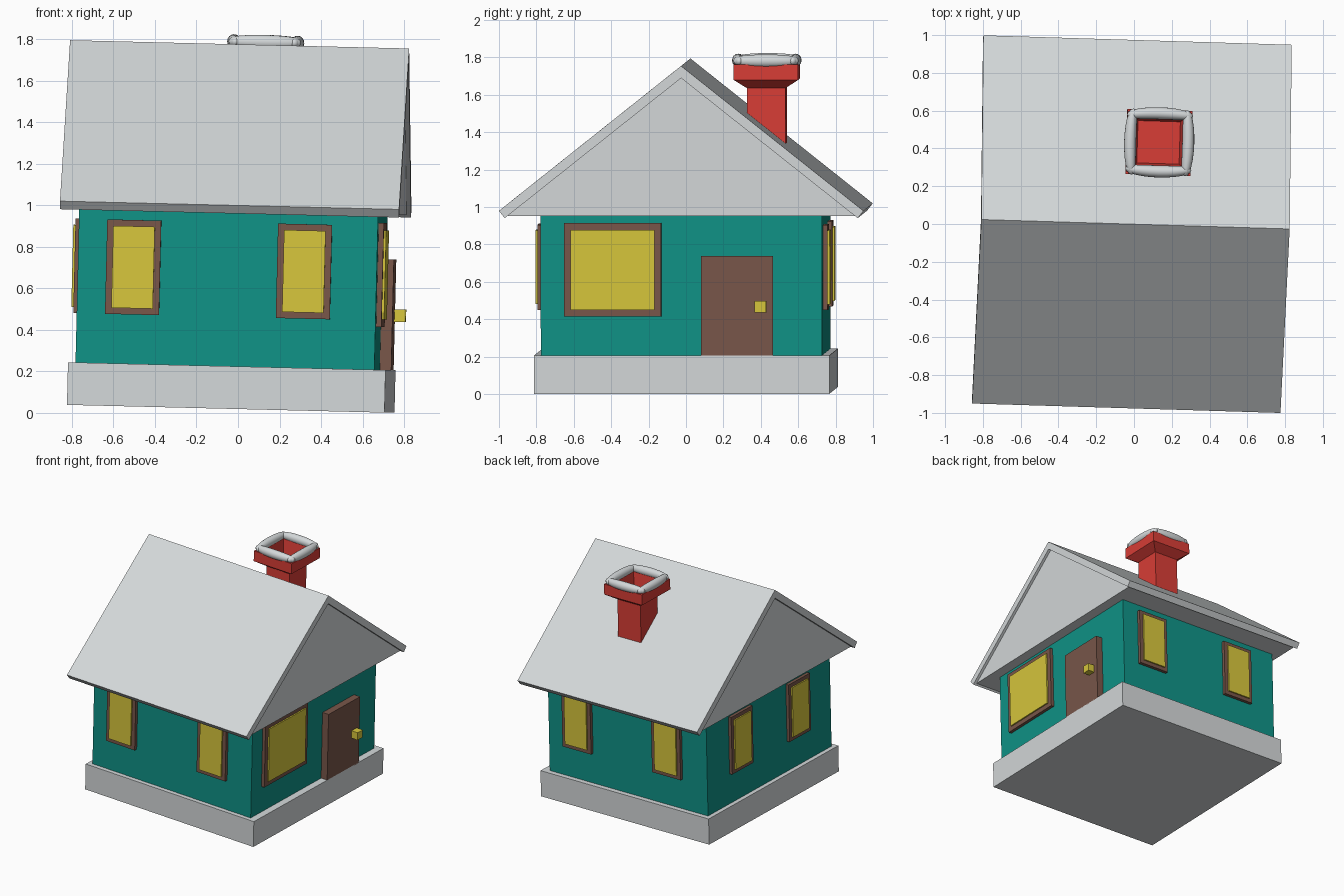
import bpy, bmesh, math
from mathutils import Matrix, Vector

if "Cube" in bpy.data.objects:
    bpy.data.objects.remove(bpy.data.objects["Cube"])

# The whole house leans and turns slightly
PLACE = (Matrix.Translation((-0.035, 0, 0.02))
         @ Matrix.Rotation(math.radians(-1.75), 4, 'Z')
         @ Matrix.Rotation(math.radians(1.4), 4, 'Y'))


def material(name, rgb):
    m = bpy.data.materials.new(name)
    m.diffuse_color = (*rgb, 1)
    m.use_nodes = True
    m.node_tree.nodes["Principled BSDF"].inputs["Base Color"].default_value = m.diffuse_color
    return m


WHITE = material("pale grey", (0.66, 0.69, 0.70))
TEAL = material("teal", (0.005, 0.29, 0.24))
BROWN = material("brown", (0.19, 0.094, 0.068))
YELLOW = material("yellow", (0.68, 0.57, 0.045))
RED = material("red", (0.70, 0.047, 0.037))


def finish(name, bm, mat, smooth=False):
    bmesh.ops.recalc_face_normals(bm, faces=bm.faces)
    me = bpy.data.meshes.new(name)
    bm.to_mesh(me)
    bm.free()
    me.materials.append(mat)
    ob = bpy.data.objects.new(name, me)
    bpy.context.collection.objects.link(ob)
    ob.matrix_world = PLACE
    for p in me.polygons:
        p.use_smooth = smooth
    return ob


def box(name, lo, hi, mat):
    bm = bmesh.new()
    lo, hi = Vector(lo), Vector(hi)
    size = Matrix.Diagonal((*(hi - lo), 1))
    bmesh.ops.create_cube(bm, size=1, matrix=Matrix.Translation((lo + hi) / 2) @ size)
    return finish(name, bm, mat)


def extrude_x(name, profile, half, mat):
    """Extrude a (y, z) outline along x."""
    bm = bmesh.new()
    f = bm.faces.new([bm.verts.new((-half, y, z)) for y, z in profile])
    ext = bmesh.ops.extrude_face_region(bm, geom=[f])
    bmesh.ops.translate(bm, vec=(2 * half, 0, 0),
                        verts=[v for v in ext["geom"] if isinstance(v, bmesh.types.BMVert)])
    return finish(name, bm, mat)


# Plinth, walls, gable block and roof
X0, X1, Y0, Y1 = -0.73, 0.71, -0.755, 0.75
box("plinth", (-0.765, -0.79, 0), (0.765, 0.79, 0.205), WHITE)
box("walls", (X0, Y0, 0.2), (X1, Y1, 0.96), TEAL)
extrude_x("gable_block", [(-0.93, 0.952), (0.93, 0.952), (0, 1.692)], 0.795, WHITE)
extrude_x("roof", [(-0.975, 0.98), (0, 1.755), (0.975, 0.98),
                   (0.944, 0.941), (0, 1.69), (-0.944, 0.941)], 0.817, WHITE)


def panel(name, side, a, b, z0, z1, depth, mat):
    """Box standing out from a wall; a..b runs along that wall."""
    if side in ("left", "right"):
        x = (X0 - depth, X0 + 0.02) if side == "left" else (X1 - 0.02, X1 + depth)
        return box(name, (x[0], a, z0), (x[1], b, z1), mat)
    y = (Y0 - depth, Y0 + 0.02) if side == "front" else (Y1 - 0.02, Y1 + depth)
    return box(name, (a, y[0], z0), (b, y[1], z1), mat)


def window(side, mid, z=0.67, w=0.26, h=0.455, border=0.03):
    panel(side + "_window_frame", side, mid - w / 2, mid + w / 2,
          z - h / 2, z + h / 2, 0.025, BROWN)
    w, h = w / 2 - border, h / 2 - border
    panel(side + "_window_glass", side, mid - w, mid + w, z - h, z + h, 0.036, YELLOW)


# Windows
for side, mids in {"front": (-0.463, 0.36), "back": (-0.375, 0.44),
                   "left": (-0.35, 0.35)}.items():
    for mid in mids:
        window(side, mid)
window("right", -0.37, 0.662, 0.52, 0.50, 0.036)

# Door and knob
panel("door", "right", 0.103, 0.488, 0.2, 0.737, 0.055, BROWN)
box("door_knob", (0.755, 0.392, 0.437), (0.82, 0.454, 0.497), YELLOW)

# Chimney: square rings of (half width, height), hollow at the top
CX, CY = 0.112, 0.437
bm = bmesh.new()
rings = []
for r, z in [(0.104, 1.15), (0.104, 1.622), (0.172, 1.667), (0.172, 1.75),
             (0.128, 1.75), (0.112, 1.63)]:
    rings.append([bm.verts.new((CX + sx * r, CY + sy * r, z))
                  for sx, sy in ((-1, -1), (1, -1), (1, 1), (-1, 1))])
for a, b in zip(rings, rings[1:]):
    for i in range(4):
        j = (i + 1) % 4
        bm.faces.new((a[i], a[j], b[j], b[i]))
bm.faces.new(rings[0])
bm.faces.new(rings[-1])
finish("chimney", bm, RED)

# Snow rolls lying along the chimney rim
for k in range(4):
    turn = Matrix.Translation((CX, CY, 1.768)) @ Matrix.Rotation(k * math.pi / 2, 4, 'Z')
    bm = bmesh.new()
    bmesh.ops.create_uvsphere(bm, u_segments=16, v_segments=12, radius=1,
                              matrix=Matrix.Rotation(math.pi / 2, 4, 'Y'))
    for v in bm.verts:
        x, y, z = v.co
        plump = max(1 - x * x, 1e-6) ** -0.2    # blunter ends than an ellipsoid
        bow = 0.012 * (1 - x * x)
        v.co = (x * 0.175, -0.142 - bow + y * plump * 0.032, z * plump * 0.035)
    bmesh.ops.transform(bm, matrix=turn, verts=bm.verts)
    finish("snow_roll", bm, WHITE, smooth=True)
